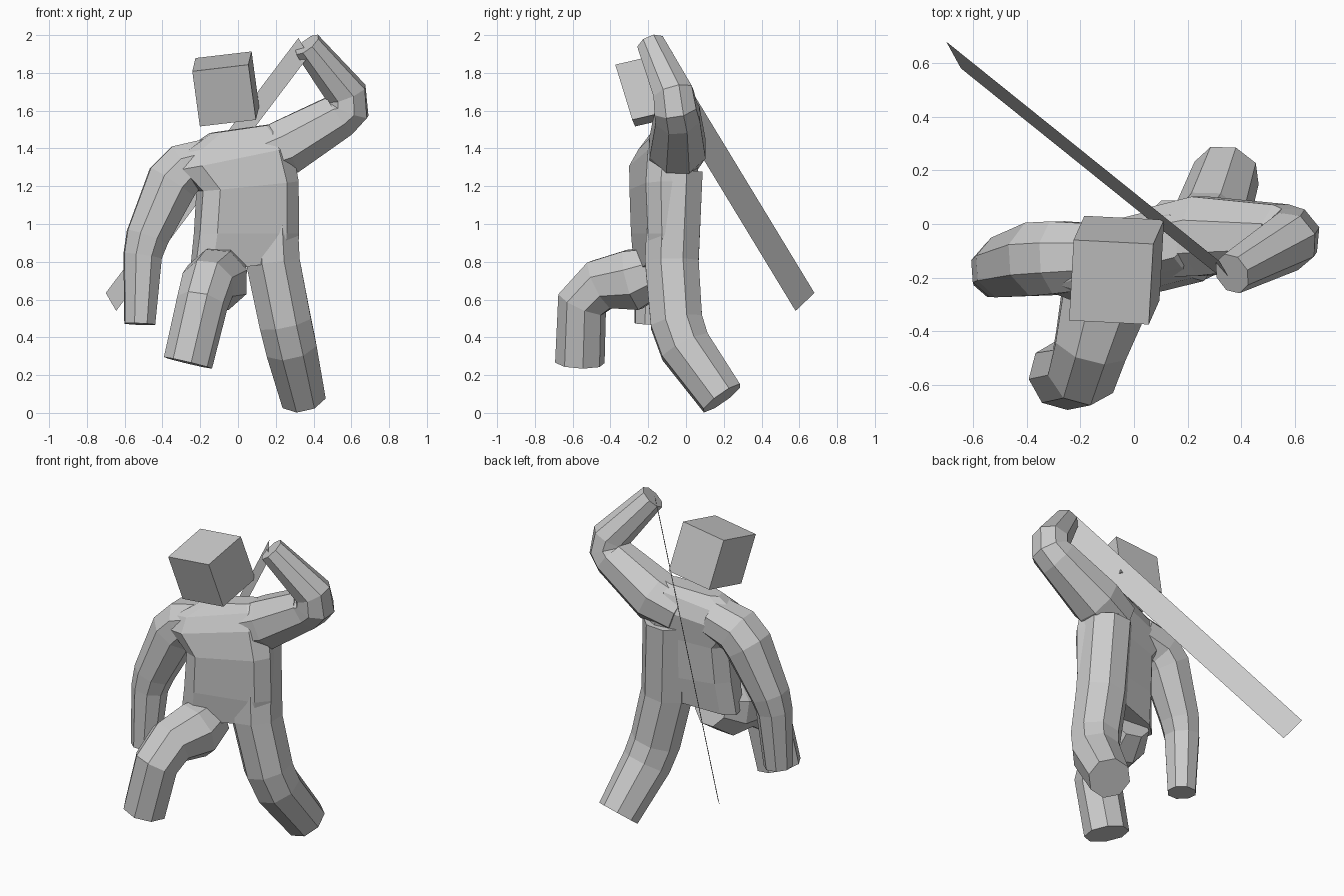
import bpy, bmesh
from math import cos, sin, pi
from mathutils import Vector, Matrix

if "Cube" in bpy.data.objects:
    bpy.data.objects.remove(bpy.data.objects["Cube"])

SIDES = 8


def finish(name, bm):
    bmesh.ops.recalc_face_normals(bm, faces=bm.faces)
    me = bpy.data.meshes.new(name)
    bm.to_mesh(me)
    bm.free()
    ob = bpy.data.objects.new(name, me)
    bpy.context.collection.objects.link(ob)
    return ob


def loft(name, rings):
    """Skin a list of equal-sized point rings and cap both ends."""
    bm = bmesh.new()
    rows = [[bm.verts.new(p) for p in ring] for ring in rings]
    for a, b in zip(rows, rows[1:]):
        for i in range(SIDES):
            j = (i + 1) % SIDES
            bm.faces.new((a[i], a[j], b[j], b[i]))
    bm.faces.new(rows[0][::-1])
    bm.faces.new(rows[-1])
    return finish(name, bm)


def octagon(rx, ry, cx=0.414, cy=0.414):
    """Chamfered rectangle; the default chamfer gives a regular octagon."""
    quarter = [(1, cy), (cx, 1)]
    pts = quarter + [(-x, y) for x, y in quarter[::-1]]
    pts += [(-x, -y) for x, y in pts]
    return [(x * rx, y * ry) for x, y in pts]


def limb(name, stations):
    """Octagonal tube through (x, y, z, radius) stations."""
    pts = [Vector(s[:3]) for s in stations]
    u = Vector((1, 0, 0)) if abs((pts[1] - pts[0]).x) < 0.07 else Vector((0, 1, 0))
    rings = []
    for i, (p, s) in enumerate(zip(pts, stations)):
        t = Vector()
        if i:
            t += (p - pts[i - 1]).normalized()
        if i < len(pts) - 1:
            t += (pts[i + 1] - p).normalized()
        t.normalize()
        u = (u - t * u.dot(t)).normalized()
        v = t.cross(u)
        rings.append([p + u * a + v * b for a, b in octagon(s[3], s[3])])
    return loft(name, rings)


# Torso: turned sections, with the shoulder line rising to the raised arm
def section(cx, cy, z, rx, ry, tilt):
    turn = Matrix.Rotation(0.24, 3, 'Z')
    return [Vector((cx, cy, z)) + turn @ Vector((a, b, a * tilt)) for a, b in octagon(rx, ry, 0.7, 0.55)]


body = loft("body", [
    section(0.03, -0.13, 0.775, 0.28, 0.10, 0.13),
    section(0.045, -0.125, 0.95, 0.27, 0.125, 0.0),
    section(0.05, -0.12, 1.20, 0.26, 0.14, 0.1),
    section(-0.02, -0.115, 1.35, 0.30, 0.14, 0.2),
    section(-0.03, -0.11, 1.44, 0.27, 0.10, 0.24),
    section(0.02, -0.10, 1.505, 0.17, 0.055, 0.14),
])

# Limbs
limbs = [
    limb("lowered_arm", [
        (-0.12, -0.12, 1.34, 0.12), (-0.28, -0.125, 1.295, 0.135), (-0.35, -0.13, 1.22, 0.137),
        (-0.48, -0.16, 0.93, 0.112), (-0.505, -0.17, 0.83, 0.10), (-0.52, -0.19, 0.47, 0.08)]),
    limb("raised_arm", [
        (0.08, -0.07, 1.34, 0.13), (0.25, -0.045, 1.405, 0.148),
        (0.54, -0.045, 1.575, 0.118), (0.583, -0.055, 1.61, 0.112),
        (0.575, -0.065, 1.69, 0.105), (0.365, -0.185, 1.95, 0.073)]),
    limb("standing_leg", [
        (0.16, -0.055, 1.28, 0.143), (0.185, -0.075, 0.80, 0.142), (0.25, -0.05, 0.48, 0.138),
        (0.28, -0.005, 0.35, 0.135), (0.345, 0.19, 0.078, 0.117)]),
    limb("stepping_leg", [
        (-0.08, -0.14, 0.76, 0.12), (-0.11, -0.28, 0.705, 0.16), (-0.16, -0.45, 0.68, 0.135),
        (-0.19, -0.55, 0.58, 0.127), (-0.265, -0.562, 0.265, 0.122)]),
]

# Weld the limbs to the torso into one skin, then drop the loose copies
for part in limbs:
    mod = body.modifiers.new(part.name, 'BOOLEAN')
    mod.operation, mod.solver, mod.object = 'UNION', 'EXACT', part
deps = bpy.context.evaluated_depsgraph_get()
skin = bpy.data.meshes.new_from_object(body.evaluated_get(deps))
body.modifiers.clear()
body.data = skin
for part in limbs:
    bpy.data.objects.remove(part)

# Head: tilted box given by its three edge directions
axes = Matrix(((0.297, 0.017, -0.040), (-0.015, 0.300, -0.090), (0.035, 0.070, 0.292)))
bm = bmesh.new()
bmesh.ops.create_cube(bm, size=1)
bmesh.ops.transform(bm, matrix=Matrix.Translation((-0.065, -0.172, 1.715)) @ axes.to_4x4(), verts=bm.verts)
finish("head", bm)

# Blade: one thin flat strip held behind the back
tip, grip, width = Vector((-0.70, 0.68, 0.635)), Vector((0.32, -0.14, 1.985)), Vector((0.055, -0.10, -0.095))
bm = bmesh.new()
bm.faces.new([bm.verts.new(p) for p in (tip, grip, grip + width, tip + width)])
finish("blade", bm)
